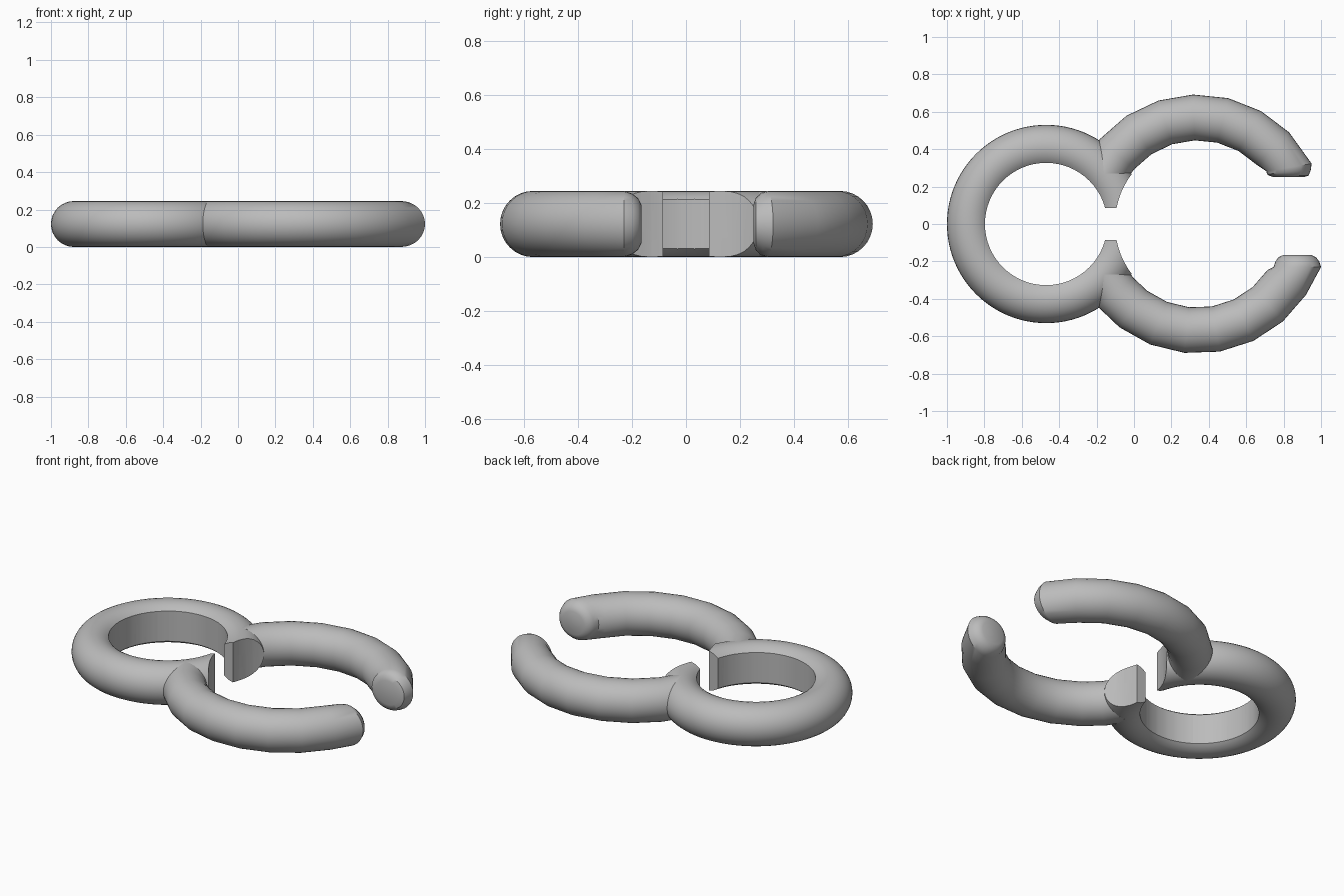
import bpy, bmesh
from math import cos, sin, pi, radians, sqrt

cube = bpy.data.objects.get("Cube")
if cube:
    bpy.data.objects.remove(cube, do_unlink=True)

TUBE = 0.1225            # tube radius, half of the height
RING_X, RING_R, HOLE_R = -0.47, 0.4075, 0.327
ARM_X, ARM_R = 0.34, 0.57

grey = bpy.data.materials.new("plain_grey")
grey.use_nodes = True
grey.diffuse_color = (0.5, 0.5, 0.5, 1)
grey.node_tree.nodes["Principled BSDF"].inputs["Base Color"].default_value = (0.5, 0.5, 0.5, 1)


def loft(name, rings, closed):
    """Skin a list of vertex loops into a mesh object."""
    bm = bmesh.new()
    loops = [[bm.verts.new(p) for p in ring] for ring in rings]
    pairs = list(zip(loops, loops[1:]))
    if closed:
        pairs.append((loops[-1], loops[0]))
    else:
        bm.faces.new(loops[0])
        bm.faces.new(loops[-1])
    for a, b in pairs:
        n = len(a)
        for i in range(n):
            j = (i + 1) % n
            bm.faces.new((a[i], a[j], b[j], b[i]))
    bmesh.ops.recalc_face_normals(bm, faces=bm.faces)
    mesh = bpy.data.meshes.new(name)
    bm.to_mesh(mesh)
    bm.free()
    mesh.materials.append(grey)
    obj = bpy.data.objects.new(name, mesh)
    bpy.context.collection.objects.link(obj)
    return obj


def section(cx, cy, nx, ny, wide=TUBE, tall=TUBE, sides=32):
    """Upright oval cross-section whose width runs along (nx, ny)."""
    angles = [2 * pi * i / sides for i in range(sides)]
    return [(cx + nx * wide * cos(a), cy + ny * wide * cos(a), TUBE + tall * sin(a))
            for a in angles]


def arc_section(cx, radius, t):
    return section(cx + radius * cos(t), radius * sin(t), cos(t), sin(t))


def cut(obj, cutter):
    mod = obj.modifiers.new("cut", 'BOOLEAN')
    mod.operation = 'DIFFERENCE'
    mod.solver = 'EXACT'
    mod.object = cutter
    bpy.context.view_layer.objects.active = obj
    bpy.ops.object.modifier_apply(modifier=mod.name)


def smooth(obj):
    bpy.ops.object.select_all(action='DESELECT')
    obj.select_set(True)
    bpy.context.view_layer.objects.active = obj
    bpy.ops.object.shade_smooth_by_angle(angle=radians(35))


def disc_cutter(name, x, radius):
    bpy.ops.mesh.primitive_cylinder_add(vertices=64, radius=radius, depth=1, location=(x, 0, TUBE))
    obj = bpy.context.object
    obj.name = name
    obj.data.materials.append(grey)
    obj.hide_render = True
    return obj


# Cutters: ring hole, arm opening and the slot between the claws
hole = disc_cutter("hole_cutter", RING_X, HOLE_R)
opening = disc_cutter("opening_cutter", ARM_X, 0.442)
bpy.ops.mesh.primitive_cube_add(size=1, location=(-0.1, 0, TUBE))
slot = bpy.context.object
slot.name = "slot_cutter"
slot.scale = (0.4, 0.17, 1)
slot.data.materials.append(grey)
slot.hide_render = True

# Open ring with its two pointed claws
ring = loft("open_ring", [arc_section(RING_X, RING_R, 2 * pi * i / 96) for i in range(96)], True)
for cutter in (hole, opening, slot):
    cut(ring, cutter)
smooth(ring)


# Curved arms: flat root, coarse arc, blunt rounded tip
def arm(name, side, angles, tip):
    y = 0.27
    outer = ARM_X - sqrt((ARM_R + TUBE) ** 2 - y * y)
    inner = ARM_X - sqrt((ARM_R - TUBE) ** 2 - y * y)
    rings = [section((outer + inner) / 2, side * y, -1, 0, (inner - outer) / 2)]
    rings += [arc_section(ARM_X, ARM_R, radians(a)) for a in angles]
    rings += [section(*row) for row in tip]
    obj = loft(name, rings, False)
    cut(obj, hole)
    smooth(obj)


STEP = 360 / 23
arm("back_arm", 1, [92 - STEP * k for k in range(-3, 4)],
    [(0.829, 0.302, 0.985, 0.17),
     (0.828, 0.278, 0.995, 0.1, 0.118, 0.115),
     (0.828, 0.259, 1, 0, 0.106, 0.098),
     (0.828, 0.25, 1, 0, 0.08, 0.072)])
arm("front_arm", -1, [-140] + [92 - STEP * k for k in range(14, 7, -1)],
    [(0.873, -0.23, 1, 0, 0.127),
     (0.873, -0.2, 1, 0, 0.117, 0.113),
     (0.873, -0.177, 1, 0, 0.1, 0.095),
     (0.873, -0.165, 1, 0, 0.073, 0.07)])

for cutter in (hole, opening, slot):
    bpy.data.objects.remove(cutter, do_unlink=True)
